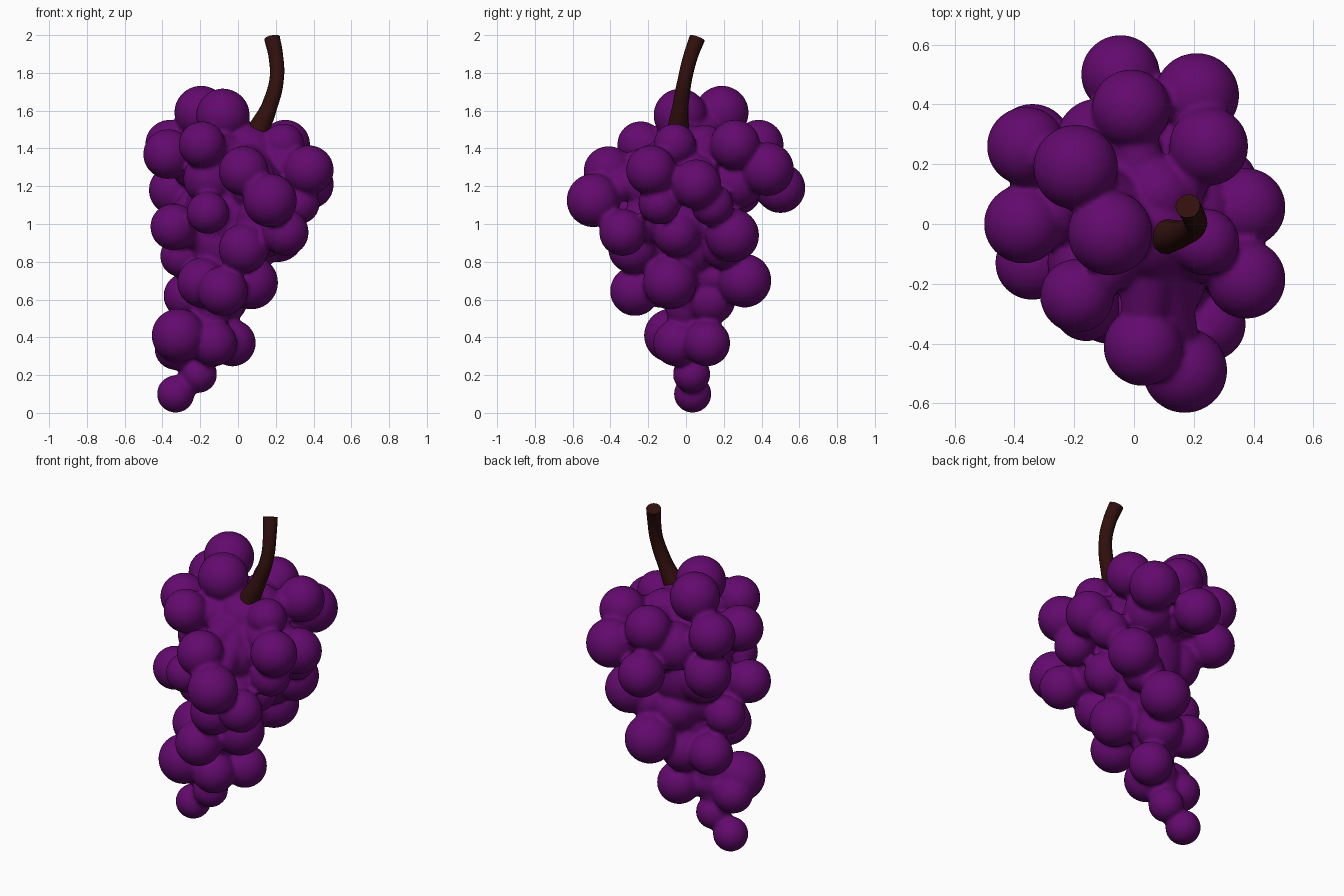
import bpy, bmesh
from mathutils import Vector, Matrix

if "Cube" in bpy.data.objects:
    bpy.data.objects.remove(bpy.data.objects["Cube"])


def material(name, rgb):
    m = bpy.data.materials.new(name)
    m.diffuse_color = (*rgb, 1)
    m.use_nodes = True
    m.node_tree.nodes["Principled BSDF"].inputs["Base Color"].default_value = m.diffuse_color
    return m


purple = material("grape purple", (0.125, 0.003, 0.155))
brown = material("stem brown", (0.03, 0.005, 0.004))

# Grape centres grouped by grape radius
grapes = {
    0.142: [(.21, .43, 1.29), (-.195, .19, 1.59), (-.08, -.03, 1.575), (.17, -.49, 1.125),
            (.21, .245, .94), (.03, .31, .70), (.07, -.085, .69), (-.315, -.08, .41)],
    0.132: [(-.045, .50, 1.19), (-.01, .385, 1.42), (.25, .26, 1.42), (-.36, .26, 1.42),
            (-.37, 0, 1.37), (.03, -.41, 1.28), (.375, -.185, 1.285), (.375, .055, 1.21),
            (-.34, .27, 1.18), (.03, -.28, .87), (-.19, -.14, .69), (-.08, -.27, .645),
            (-.08, .13, .6)],
    0.124: [(-.19, -.24, 1.42), (.08, .1, 1.4), (-.34, -.13, .985), (.25, -.335, .955),
            (-.27, .14, .62), (-.03, .11, .37), (-.13, -.05, .37), (.16, -.05, .95),
            (-.05, .16, .85)],
    0.112: [(.24, -.06, 1.42), (-.16, -.28, 1.06), (.32, -.14, 1.11), (.3, .14, 1.1),
            (-.3, .04, .83), (-.33, .01, .34)],
    0.099: [(-.21, .03, .205), (-.33, .035, .1)],
}
# Central axis of the bunch: x, y, z, core radius
axis = [(.05, -.02, 1.36, .17), (0, .02, 1.22, .25), (-.03, .02, 1.06, .25),
        (-.06, .01, .9, .2), (-.09, 0, .74, .16), (-.14, 0, .56, .11),
        (-.18, .01, .38, .1), (-.24, .03, .19, .05)]
# Inner grapes that fill the gaps behind the outer ones
inner = [(-.12, .28, 1.3, .14), (.12, .27, 1.22, .14), (-.22, .08, 1.32, .14),
         (.2, .04, 1.24, .14), (.1, -.19, 1.2, .14), (-.15, -.13, 1.24, .14),
         (-.2, .12, 1.06, .14), (.1, .2, .88, .12), (-.1, .08, 1.42, .13),
         (.12, -.2, 1.03, .13)]


def tube(bm, a, b, ra, rb):
    """Tapered cylinder from point a to point b."""
    d = b - a
    rot = d.to_track_quat('Z', 'Y').to_matrix().to_4x4()
    bmesh.ops.create_cone(bm, cap_ends=True, segments=16, radius1=ra, radius2=rb,
                          depth=d.length, matrix=Matrix.Translation((a + b) / 2) @ rot)


def ball(bm, p, r):
    bmesh.ops.create_icosphere(bm, subdivisions=4, radius=r, matrix=Matrix.Translation(p))


# Fused bunch: grapes, core and short stalks joining them
bm = bmesh.new()
nodes = [(Vector(a[:3]), a[3]) for a in axis]
for p, r in nodes:
    ball(bm, p, r)
for x, y, z, r in inner:
    ball(bm, (x, y, z), r)
for (p, r), (q, s) in zip(nodes, nodes[1:]):
    tube(bm, p, q, r * .95, s * .95)
for r, places in grapes.items():
    for place in places:
        p = Vector(place)
        ball(bm, p, r)
        q, s = min(nodes, key=lambda n: (n[0] + Vector((0, 0, -.04)) - p).length)
        tube(bm, p, q, .06, min(.12, s))
me = bpy.data.meshes.new("grape_bunch")
bm.to_mesh(me)
bm.free()
bunch = bpy.data.objects.new("grape_bunch", me)
bpy.context.collection.objects.link(bunch)
me.materials.append(purple)
remesh = bunch.modifiers.new("fuse", 'REMESH')
remesh.mode = 'VOXEL'
remesh.voxel_size = 0.013
remesh.use_smooth_shade = True
soft = bunch.modifiers.new("soften", 'SMOOTH')
soft.factor = 0.5
soft.iterations = 3

# Curved woody stem, flared at its foot
curve = bpy.data.curves.new("stem", 'CURVE')
curve.dimensions = '3D'
curve.bevel_depth = 0.043
curve.bevel_resolution = 5
curve.use_fill_caps = True
path = [(.07, -.045, 1.4, 1.6), (.105, -.042, 1.49, 1.38), (.165, -.03, 1.62, 1.0),
        (.205, -.005, 1.77, .88), (.2, .025, 1.89, .9), (.18, .06, 1.985, .98)]
sp = curve.splines.new('BEZIER')
sp.bezier_points.add(len(path) - 1)
for bp, (x, y, z, r) in zip(sp.bezier_points, path):
    bp.co = (x, y, z)
    bp.radius = r
    bp.handle_left_type = bp.handle_right_type = 'AUTO'
tmp = bpy.data.objects.new("stem_curve", curve)
bpy.context.collection.objects.link(tmp)
bpy.context.view_layer.update()
stem_mesh = bpy.data.meshes.new_from_object(tmp.evaluated_get(bpy.context.evaluated_depsgraph_get()))
bpy.data.objects.remove(tmp)
stem = bpy.data.objects.new("stem", stem_mesh)
bpy.context.collection.objects.link(stem)
stem_mesh.materials.clear()
stem_mesh.materials.append(brown)
bpy.context.view_layer.objects.active = stem
stem.select_set(True)
bpy.ops.object.shade_smooth_by_angle()
